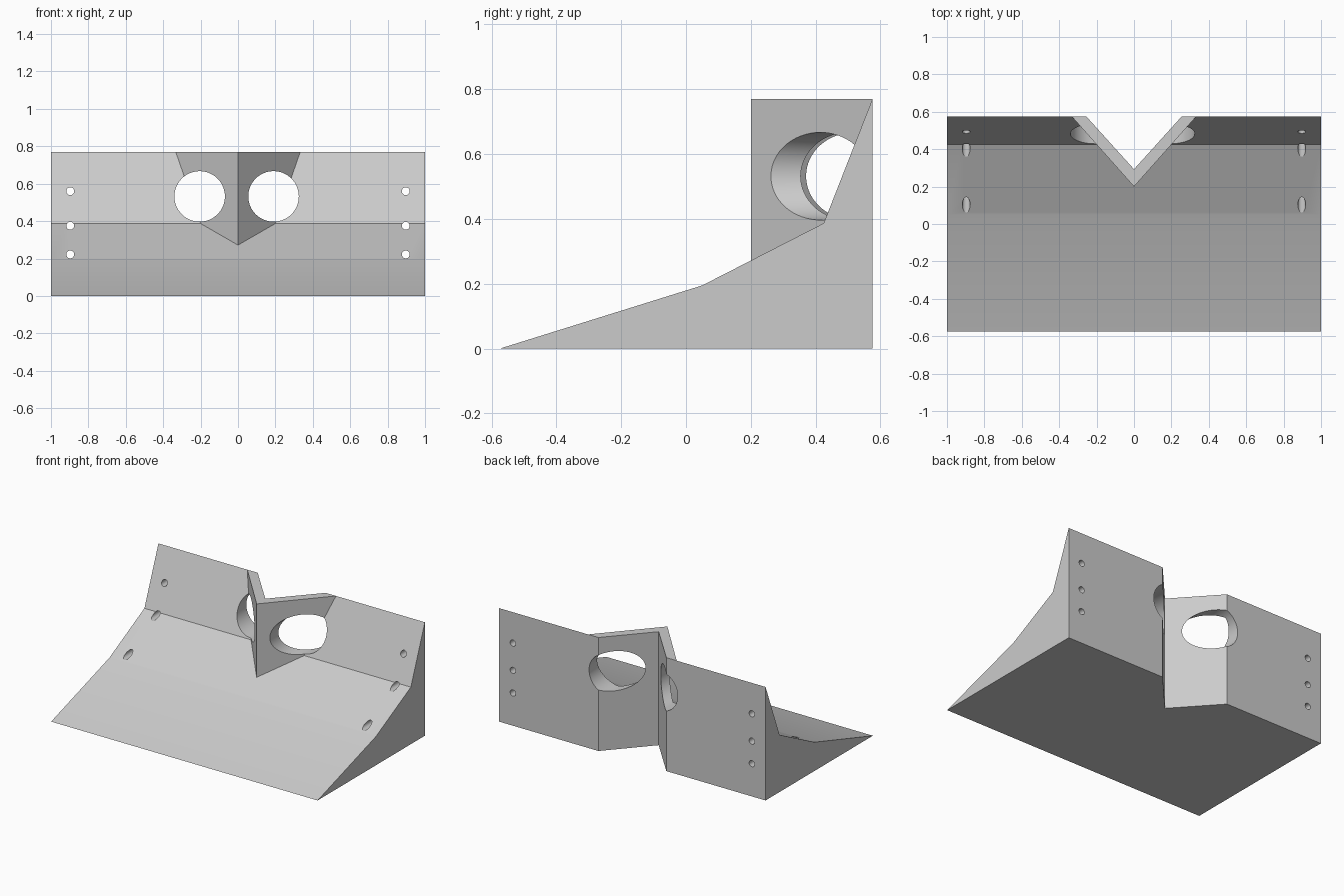
import bpy
import math
from mathutils import Vector

cube = bpy.data.objects.get("Cube")
if cube:
    bpy.data.objects.remove(cube)

grey = bpy.data.materials.new("light_grey")
grey.use_nodes = True
colour = (0.6, 0.6, 0.6, 1)
grey.diffuse_color = colour
grey.node_tree.nodes["Principled BSDF"].inputs["Base Color"].default_value = colour

BACK, TOP = 0.575, 0.77


def prism(name, points, direction):
    """Extrude a closed outline of 3D points along a direction."""
    n = len(points)
    verts = [Vector(p) for p in points]
    verts += [v + Vector(direction) for v in verts]
    faces = [tuple(range(n))[::-1], tuple(range(n, 2 * n))]
    faces += [(i, (i + 1) % n, n + (i + 1) % n, n + i) for i in range(n)]
    mesh = bpy.data.meshes.new(name)
    mesh.from_pydata(verts, [], faces)
    mesh.materials.append(grey)
    obj = bpy.data.objects.new(name, mesh)
    bpy.context.collection.objects.link(obj)
    return obj


def bore(name, x, z, radius, sides):
    """Cylinder running front to back."""
    ring = [(x + radius * math.sin(2 * math.pi * i / sides), -1,
             z + radius * math.cos(2 * math.pi * i / sides)) for i in range(sides)]
    return prism(name, ring, (0, 2, 0))


def combine(target, tool, operation):
    """Apply a boolean and remove the tool."""
    bpy.context.view_layer.objects.active = target
    mod = target.modifiers.new(operation.lower(), "BOOLEAN")
    mod.operation, mod.object, mod.solver = operation, tool, "EXACT"
    bpy.ops.object.modifier_apply(modifier=mod.name)
    bpy.data.objects.remove(tool)


# Sloped wedge with a steep upper face
profile = [(-BACK, 0), (BACK, 0), (BACK, TOP), (0.425, 0.387), (0.05, 0.195)]
body = prism("wedge_bracket", [(-1, y, z) for y, z in profile], (2, 0, 0))

# Upright V-shaped wall, then the open notch behind it
wall = prism("v_wall", [(-0.333, BACK, 0), (0, 0.2, 0), (0.333, BACK, 0)], (0, 0, TOP))
combine(body, wall, "UNION")
half = 0.255 * (0.8 - 0.293) / (BACK - 0.293)
notch = prism("notch", [(-half, 0.8, -1), (0, 0.293, -1), (half, 0.8, -1)], (0, 0, 3))
combine(body, notch, "DIFFERENCE")

# Two large round openings through the wall
for x in (-0.205, 0.19):
    combine(body, bore("opening", x, 0.532, 0.135, 64), "DIFFERENCE")

# Three screw holes near each end
for x in (-0.897, 0.897):
    for z in (0.56, 0.375, 0.222):
        combine(body, bore("screw_hole", x, z, 0.021, 24), "DIFFERENCE")

bpy.ops.object.select_all(action="DESELECT")
body.select_set(True)
bpy.context.view_layer.objects.active = body
bpy.ops.object.shade_smooth_by_angle(angle=math.radians(20))
